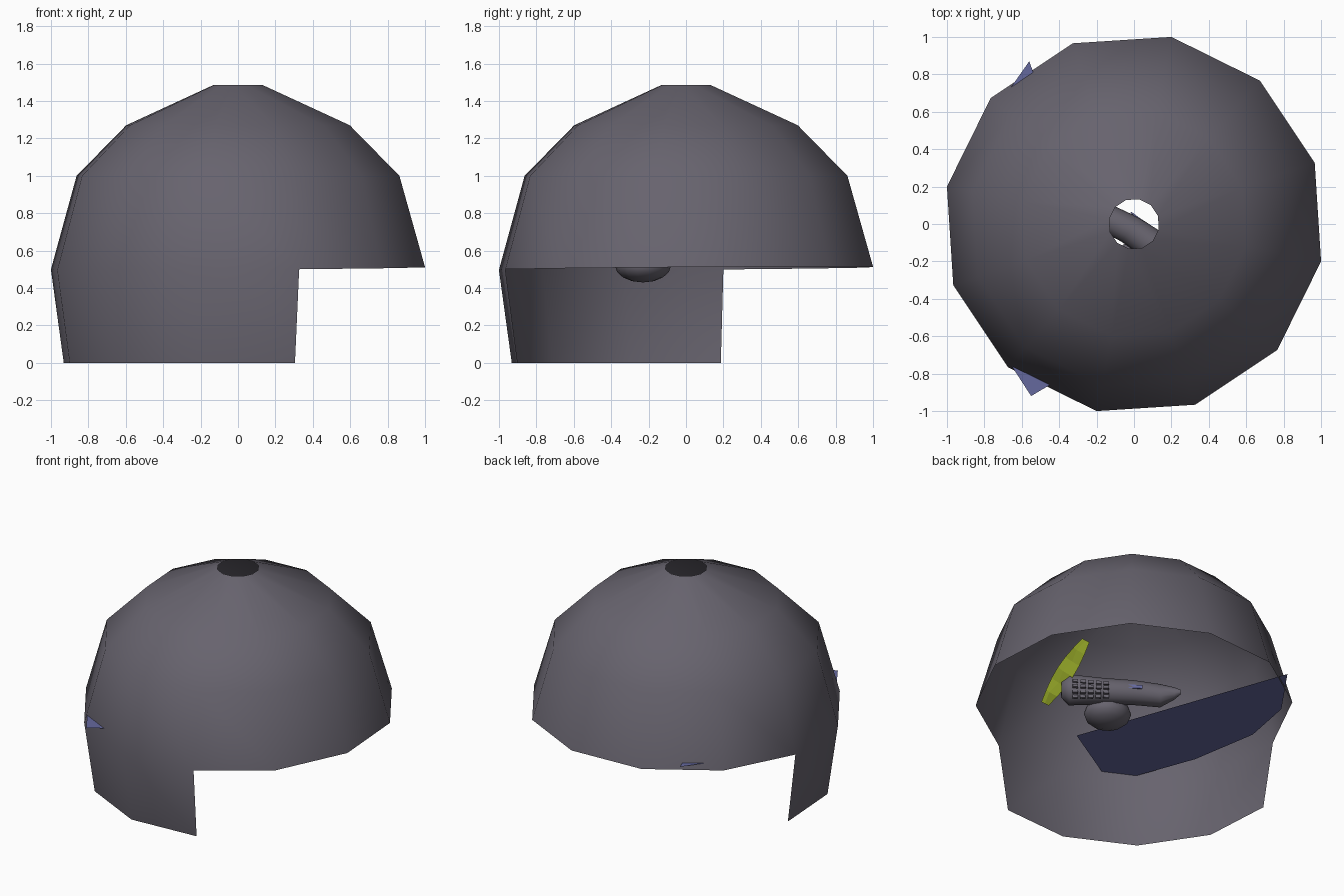
import bpy, bmesh, math
from mathutils import Vector

cube = bpy.data.objects.get("Cube")
if cube:
    bpy.data.objects.remove(cube, do_unlink=True)


def material(name, rgb):
    m = bpy.data.materials.new(name)
    m.use_nodes = True
    m.diffuse_color = (*rgb, 1)
    m.node_tree.nodes["Principled BSDF"].inputs["Base Color"].default_value = (*rgb, 1)
    return m


grey = material("warm grey", (0.135, 0.125, 0.155))
blue = material("slate blue", (0.13, 0.14, 0.34))
green = material("leaf green", (0.28, 0.36, 0.02))


def finish(name, bm, mat, smooth=None):
    mesh = bpy.data.meshes.new(name)
    bm.to_mesh(mesh)
    bm.free()
    mesh.materials.append(mat)
    obj = bpy.data.objects.new(name, mesh)
    bpy.context.collection.objects.link(obj)
    if smooth:
        bpy.ops.object.select_all(action="DESELECT")
        obj.select_set(True)
        bpy.context.view_layer.objects.active = obj
        bpy.ops.object.shade_smooth_by_angle(angle=math.radians(smooth))
    return obj


# Twelve-sided dome shell: open crown, low wall on four of the sides
SIDES, WALL_START, WALL_SIDES = 12, 6, 4
profile = [(0.135, 1.485), (0.61, 1.27), (0.88, 1.0), (1.02, 0.505), (0.95, 0.0)]
bm = bmesh.new()
rings = []
for r, z in profile:
    ring = []
    for i in range(SIDES):
        a = math.radians(-11.3 + 30 * i)
        x, y = r * math.cos(a), r * math.sin(a)
        tilt = 0.007 * (x + y) if 0.4 < z < 0.6 else 0
        ring.append(bm.verts.new((x, y, z + tilt)))
    rings.append(ring)
for level, (top, low) in enumerate(zip(rings, rings[1:])):
    last = level == len(rings) - 2
    for i in (range(WALL_START, WALL_START + WALL_SIDES) if last else range(SIDES)):
        j = (i + 1) % SIDES
        i %= SIDES
        bm.faces.new((top[i], low[i], low[j], top[j]))
bmesh.ops.delete(bm, geom=[v for v in bm.verts if not v.link_faces], context="VERTS")
finish("dome_shell", bm, grey, 60)

# Flat floor sheet with a curved outer side
outline = [(-0.56, 0.87), (-0.82, 0.5), (-0.89, 0.13), (-0.81, -0.35),
           (-0.66, -0.75), (-0.55, -0.92), (-0.03, -0.61)]
bm = bmesh.new()
bm.faces.new([bm.verts.new((x, y, 0.55)) for x, y in outline])
finish("floor_sheet", bm, blue)

# Round cushion hanging just under the rim
bm = bmesh.new()
bmesh.ops.create_uvsphere(bm, u_segments=14, v_segments=8, radius=1)
bmesh.ops.scale(bm, vec=(0.155, 0.15, 0.09), verts=bm.verts)
bmesh.ops.translate(bm, vec=(0.03, -0.23, 0.52), verts=bm.verts)
finish("cushion", bm, grey, 60)

# Tapered body lying across the middle
path = [(0.36, -0.3, 0.05), (0.32, -0.27, 0.1), (0.14, -0.14, 0.085), (-0.02, -0.03, 0.08),
        (-0.18, 0.05, 0.075), (-0.23, 0.13, 0.04), (-0.25, 0.17, 0.015)]
bm = bmesh.new()
along = Vector((-0.8, 0.6, 0))
side = Vector((0.6, 0.8, 0))
up = Vector((0, 0, 1))
loops = []
for x, y, r in path:
    loops.append([bm.verts.new(Vector((x, y, 0.61)) + r * (math.cos(t) * side + math.sin(t) * up))
                  for t in (math.tau * k / 12 for k in range(12))])
for a, b in zip(loops, loops[1:]):
    for k in range(12):
        bm.faces.new((a[k], a[k - 1], b[k - 1], b[k]))
bm.faces.new(loops[0])
bm.faces.new(loops[-1])
bmesh.ops.recalc_face_normals(bm, faces=bm.faces)
finish("body", bm, grey, 60)


# Boxes aligned with the body
def box(bm, centre, length, width, height):
    for v in bmesh.ops.create_cube(bm, size=1)["verts"]:
        c = v.co.copy()
        v.co = centre + along * c.x * length + side * c.y * width + up * c.z * height


# Rows of small blocks on the body's flank
bm = bmesh.new()
for row in range(4):
    t = math.radians(-55 + 20 * row)
    for col in range(5):
        base = Vector((0.29, -0.25, 0.61)) + along * (0.05 * col)
        out = (0.102 - 0.004 * col) * (math.cos(t) * side + math.sin(t) * up)
        box(bm, base + out, 0.035, 0.02, 0.02)
finish("flank_blocks", bm, grey)

# Small blue panel on the body
bm = bmesh.new()
box(bm, Vector((-0.03, -0.03, 0.61)) + side * 0.082, 0.09, 0.008, 0.025)
finish("body_panel", bm, blue)

# Folded leaf-shaped fin beside the wide end
bm = bmesh.new()
low, high = Vector((0.38, -0.44, 0.56)), Vector((0.38, -0.03, 0.85))
spine = []
for k in range(7):
    t = k / 6
    w = 0.012 + 0.04 * math.sin(math.pi * t)
    mid = low.lerp(high, t)
    offset = Vector((0.02, -w, w))
    spine.append([bm.verts.new(p) for p in (mid - offset, mid + Vector((0.02 * (k % 2), 0, 0)), mid + offset)])
for a, b in zip(spine, spine[1:]):
    for k in range(2):
        bm.faces.new((a[k], a[k + 1], b[k + 1], b[k]))
finish("leaf_fin", bm, green)
